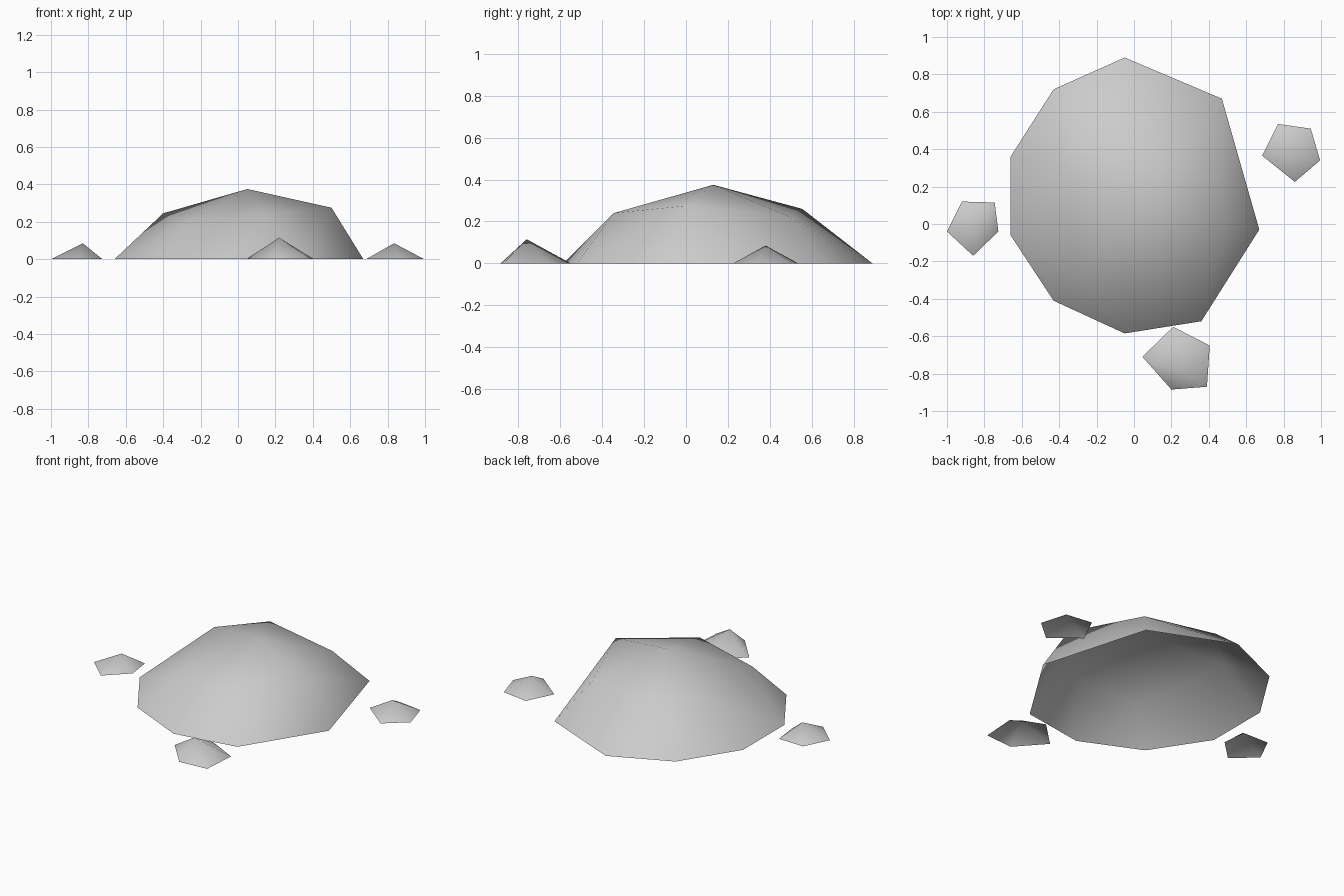
import bpy
import bmesh

cube = bpy.data.objects.get("Cube")
if cube:
    bpy.data.objects.remove(cube, do_unlink=True)

# Stone colour
stone = bpy.data.materials.new("stone grey")
stone.use_nodes = True
grey = (0.6, 0.6, 0.6, 1)
stone.diffuse_color = grey
stone.node_tree.nodes["Principled BSDF"].inputs["Base Color"].default_value = grey


def make_rock(name, outline, upper):
    """Smooth faceted shell over a ground outline, open underneath."""
    bm = bmesh.new()
    for x, y in outline:
        bm.verts.new((x, y, 0))
    for point in upper:
        bm.verts.new(point)
    bmesh.ops.convex_hull(bm, input=bm.verts[:])
    bmesh.ops.recalc_face_normals(bm, faces=bm.faces[:])
    floor = [f for f in bm.faces if all(v.co.z < 0.001 for v in f.verts)]
    bmesh.ops.delete(bm, geom=floor, context="FACES")
    for f in bm.faces:
        f.smooth = True
    mesh = bpy.data.meshes.new(name)
    bm.to_mesh(mesh)
    bm.free()
    mesh.materials.append(stone)
    obj = bpy.data.objects.new(name, mesh)
    bpy.context.collection.objects.link(obj)
    return obj


# Large boulder: ground outline, shoulder points, then the peak
make_rock(
    "boulder",
    [(-0.05, 0.89), (0.47, 0.67), (0.67, -0.03), (0.36, -0.52), (-0.05, -0.585),
     (-0.43, -0.41), (-0.66, -0.06), (-0.66, 0.36), (-0.43, 0.72)],
    [(0.5, 0, 0.275), (0.14, -0.345, 0.24), (-0.28, -0.28, 0.19),
     (-0.4, 0.33, 0.245), (-0.16, 0.555, 0.26), (0.33, 0.49, 0.225),
     (0.05, 0.13, 0.375)])

# Three small five-sided pebbles
make_rock(
    "left_pebble",
    [(0.77, 0.535), (0.945, 0.51), (0.995, 0.34), (0.86, 0.225), (0.685, 0.365)],
    [(0.835, 0.38, 0.085)])
make_rock(
    "right_pebble",
    [(-0.92, 0.12), (-0.745, 0.115), (-0.725, -0.04), (-0.86, -0.17), (-1, -0.04)],
    [(-0.83, 0, 0.085)])
make_rock(
    "front_pebble",
    [(0.21, -0.55), (0.405, -0.65), (0.39, -0.87), (0.2, -0.885), (0.045, -0.71)],
    [(0.22, -0.76, 0.115)])
